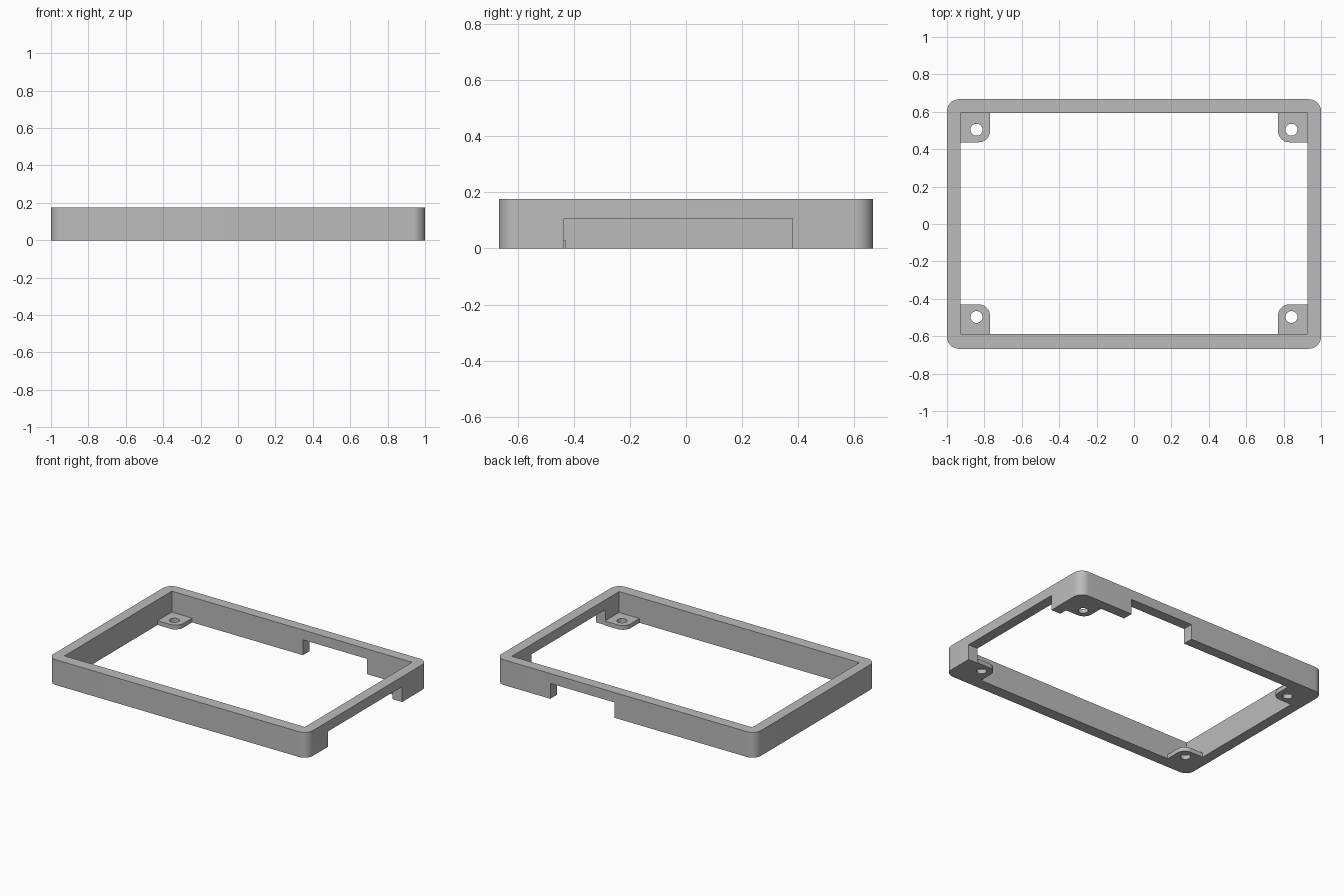
import bpy, bmesh, math

cube = bpy.data.objects.get("Cube")
if cube:
    bpy.data.objects.remove(cube, do_unlink=True)

HEIGHT = 0.176
TAB_HEIGHT = 0.03
NOTCH_HEIGHT = 0.107
INNER_X, INNER_FRONT, INNER_BACK = 0.927, -0.587, 0.594

grey = bpy.data.materials.new("plain grey")
grey.use_nodes = True
colour = (0.5, 0.5, 0.5, 1)
grey.diffuse_color = colour
grey.node_tree.nodes["Principled BSDF"].inputs["Base Color"].default_value = colour


def arc(cx, cy, radius, start, sweep, steps):
    """Points along an arc, angles in degrees."""
    return [(cx + radius * math.cos(math.radians(start + sweep * i / steps)),
             cy + radius * math.sin(math.radians(start + sweep * i / steps)))
            for i in range(steps + 1)]


def prism(name, outline, z0, z1):
    """Extrude a flat outline from z0 to z1."""
    bm = bmesh.new()
    base = bm.faces.new([bm.verts.new((x, y, z0)) for x, y in outline])
    top = bmesh.ops.extrude_face_region(bm, geom=[base])["geom"]
    for v in top:
        if isinstance(v, bmesh.types.BMVert):
            v.co.z = z1
    bmesh.ops.recalc_face_normals(bm, faces=bm.faces)
    mesh = bpy.data.meshes.new(name)
    bm.to_mesh(mesh)
    bm.free()
    mesh.materials.append(grey)
    obj = bpy.data.objects.new(name, mesh)
    bpy.context.collection.objects.link(obj)
    return obj


def rect(x0, x1, y0, y1):
    return [(x0, y0), (x1, y0), (x1, y1), (x0, y1)]


def cut(obj, cutter):
    """Subtract the cutter, then discard it."""
    cutter.hide_render = True
    mod = obj.modifiers.new("cut", 'BOOLEAN')
    mod.operation = 'DIFFERENCE'
    mod.solver = 'EXACT'
    mod.object = cutter
    bpy.context.view_layer.objects.active = obj
    bpy.ops.object.modifier_apply(modifier=mod.name)
    bpy.data.objects.remove(cutter, do_unlink=True)


def smooth(obj):
    bpy.ops.object.select_all(action='DESELECT')
    obj.select_set(True)
    bpy.context.view_layer.objects.active = obj
    bpy.ops.object.shade_smooth_by_angle(angle=math.radians(30))


# Rounded outer frame
R = 0.065
outline = []
for i, (sx, sy) in enumerate([(1, 1), (-1, 1), (-1, -1), (1, -1)]):
    outline += arc(sx * (1 - R), sy * (0.667 - R), R, 90 * i, 90, 12)
frame = prism("frame", outline, 0, HEIGHT)

# Open middle, with notches under the right and back walls
cut(frame, prism("opening_cutter", rect(-INNER_X, INNER_X, INNER_FRONT, INNER_BACK), -0.1, 0.3))
cut(frame, prism("right_notch_cutter", rect(0.85, 1.1, -0.435, 0.38), -0.1, NOTCH_HEIGHT))
cut(frame, prism("back_notch_cutter", rect(0.085, 0.58, 0.5, 0.8), -0.1, NOTCH_HEIGHT))
smooth(frame)

# Corner tabs with screw holes
SIZE, TAB_R = 0.157, 0.06
for side, sx in (("right", 1), ("left", -1)):
    for end, sy, wall in (("front", -1, INNER_FRONT), ("back", 1, INNER_BACK)):
        shape = [(0, 0), (0, SIZE)] + arc(SIZE - TAB_R, SIZE - TAB_R, TAB_R, 90, -90, 10) + [(SIZE, 0)]
        placed = [(sx * (INNER_X - x), wall - sy * y) for x, y in shape]
        tab = prism(f"{end}_{side}_tab", placed, 0, TAB_HEIGHT)
        hole = arc(sx * 0.842, wall - sy * 0.09, 0.032, 0, 360, 32)[:-1]
        cut(tab, prism("hole_cutter", hole, -0.1, 0.1))
        smooth(tab)
